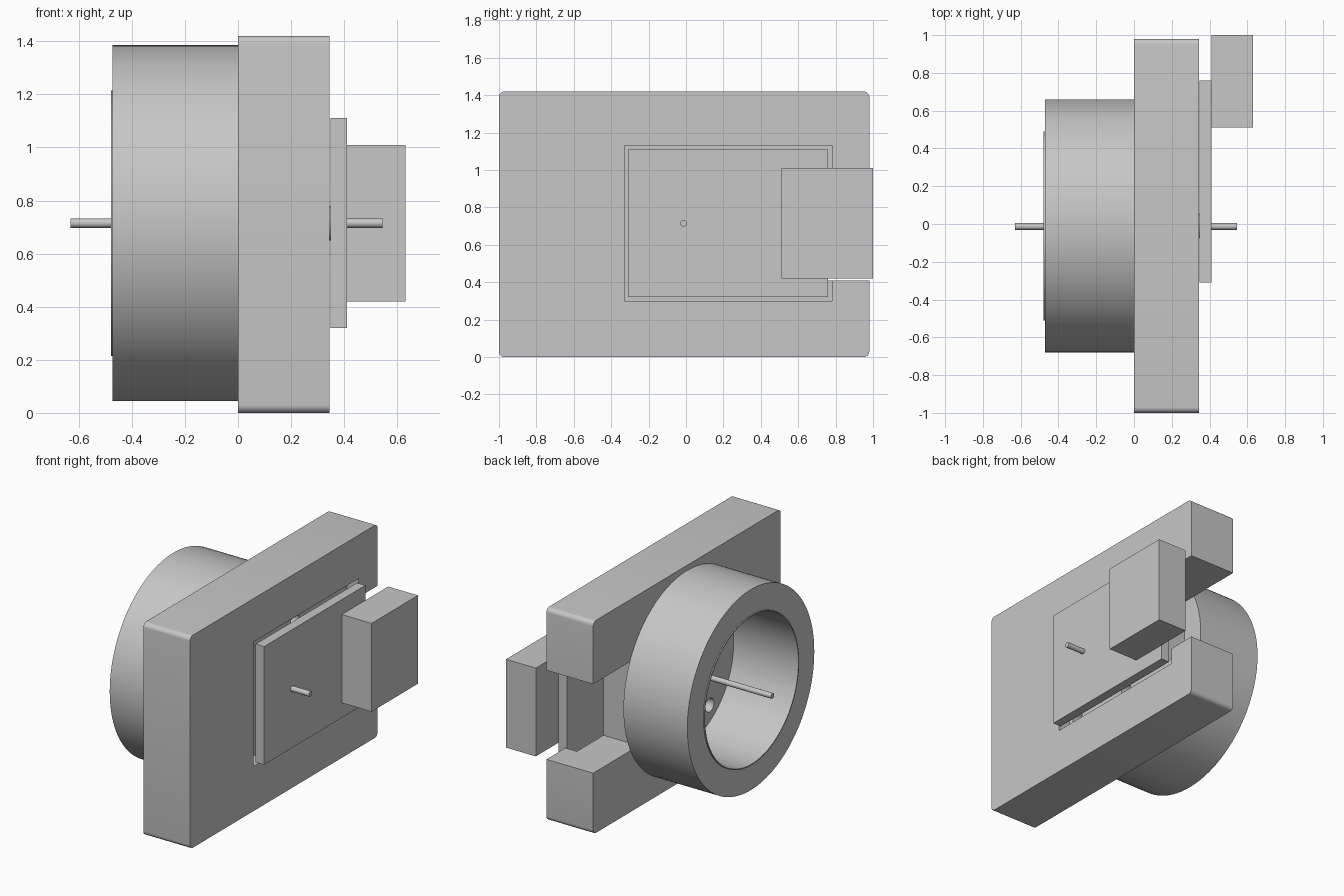
import bpy, bmesh, math
from mathutils import Matrix

cube = bpy.data.objects.get("Cube")
if cube:
    bpy.data.objects.remove(cube, do_unlink=True)

grey = bpy.data.materials.new("light_grey")
grey.use_nodes = True
colour = (0.57, 0.57, 0.57, 1)
grey.diffuse_color = colour
grey.node_tree.nodes["Principled BSDF"].inputs["Base Color"].default_value = colour

AXIS_Y, AXIS_Z = -0.01, 0.715   # shared centre line of ring and pin


def finish(name, bm):
    bmesh.ops.recalc_face_normals(bm, faces=bm.faces)
    mesh = bpy.data.meshes.new(name)
    bm.to_mesh(mesh)
    bm.free()
    mesh.materials.append(grey)
    obj = bpy.data.objects.new(name, mesh)
    bpy.context.collection.objects.link(obj)
    return obj


def box(name, x, y, z, corner=0):
    bm = bmesh.new()
    bmesh.ops.create_cube(bm, size=1)
    for v in bm.verts:
        v.co = [lo + (c + 0.5) * (hi - lo) for c, (lo, hi) in zip(v.co, (x, y, z))]
    if corner:
        edges = [e for e in bm.edges if abs(e.verts[0].co.x - e.verts[1].co.x) > 0.01]
        bmesh.ops.bevel(bm, geom=edges, offset=corner, segments=6,
                        profile=0.5, affect='EDGES')
    return finish(name, bm)


def rod(name, x0, x1, radius, y=AXIS_Y, z=AXIS_Z, sides=32):
    bm = bmesh.new()
    bmesh.ops.create_cone(bm, cap_ends=True, segments=sides, radius1=radius,
                          radius2=radius, depth=x1 - x0)
    bm.transform(Matrix.Translation(((x0 + x1) / 2, y, z))
                 @ Matrix.Rotation(math.pi / 2, 4, 'Y'))
    return finish(name, bm)


def tube(name, profile, sides=128):
    # Spin a closed (x, radius) profile around the centre line
    bm = bmesh.new()
    verts = [bm.verts.new((x, 0, r)) for x, r in profile]
    edges = [bm.edges.new((v, verts[i - 1])) for i, v in enumerate(verts)]
    bmesh.ops.spin(bm, geom=verts + edges, cent=(0, 0, 0), axis=(1, 0, 0),
                   angle=math.tau, steps=sides)
    bmesh.ops.remove_doubles(bm, verts=bm.verts, dist=0.0001)
    bm.transform(Matrix.Translation((0, AXIS_Y, AXIS_Z)))
    return finish(name, bm)


def cut(target, cutters):
    for c in cutters:
        c.hide_render = True
        mod = target.modifiers.new("cut", 'BOOLEAN')
        mod.operation, mod.solver, mod.object = 'DIFFERENCE', 'EXACT', c
    graph = bpy.context.evaluated_depsgraph_get()
    mesh = bpy.data.meshes.new_from_object(target.evaluated_get(graph))
    target.modifiers.clear()
    target.data = mesh
    for c in cutters:
        bpy.data.objects.remove(c, do_unlink=True)


# Main plate with shallow pocket, open cable slot and screw holes
plate = box("main_plate", (0, 0.345), (-1, 0.98), (0, 1.42), corner=0.03)
cutters = [
    box("pocket_cutter", (0.26, 0.5), (-0.33, 0.78), (0.30, 1.13)),
    box("slot_cutter", (-0.1, 0.5), (0.50, 1.2), (0.41, 1.005)),
]
for sy in (-1, 1):
    for sz in (-1, 1):
        cutters.append(rod("hole_cutter", -0.1, 0.3, 0.045,
                           AXIS_Y + sy * 0.24, AXIS_Z + sz * 0.32))
cut(plate, cutters)

# Round housing with a thin lip at the bore
ring = tube("ring_housing", [(0, 0.67), (-0.472, 0.67), (-0.472, 0.50),
                             (-0.479, 0.50), (-0.479, 0.493), (0, 0.493)])

# Central pin and the boss that carries the panel
pin = rod("centre_pin", -0.63, 0.545, 0.018, AXIS_Y - 0.003)
boss = rod("pin_boss", 0.26, 0.35, 0.065)

# Raised panel and connector block
box("cover_panel", (0.348, 0.41), (-0.31, 0.76), (0.32, 1.11))
box("connector_block", (0.41, 0.63), (0.51, 1.0), (0.42, 1.01))

# Smooth the round parts, keeping hard edges
bpy.ops.object.select_all(action='DESELECT')
for obj in (plate, ring, pin, boss):
    obj.select_set(True)
bpy.context.view_layer.objects.active = plate
bpy.ops.object.shade_smooth_by_angle(angle=math.radians(30))
